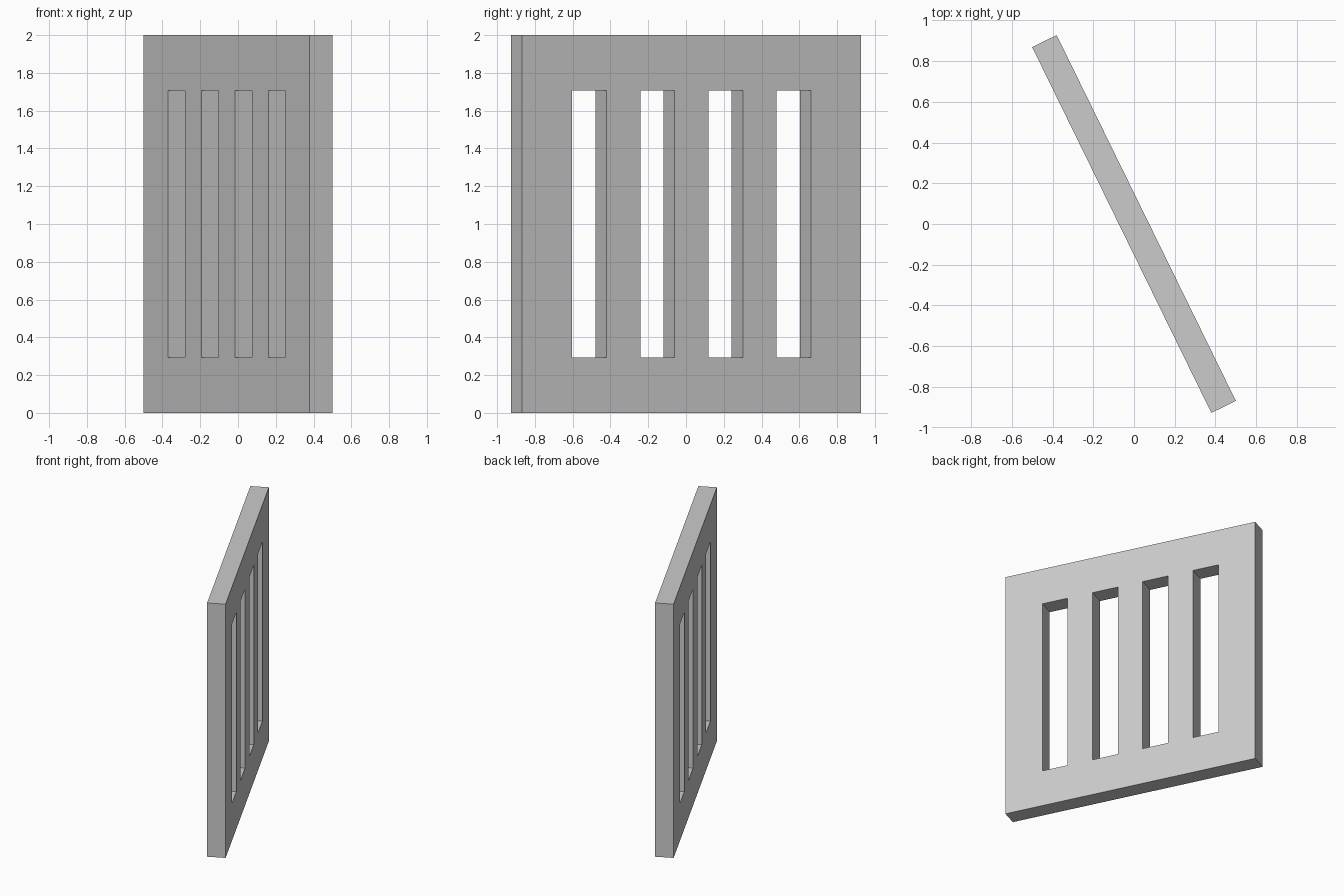
import bpy, bmesh, math

if "Cube" in bpy.data.objects:
    bpy.data.objects.remove(bpy.data.objects["Cube"])

WIDTH, HEIGHT, THICK = 2.0, 2.0, 0.134
SLOT_W, PITCH, SLOTS = 0.203, 0.402, 4
Z_LOW, Z_HIGH = 0.294, 1.706
ANGLE = math.radians(-63.9)

# Grid lines of the panel: outer edges plus both sides of every slot
xs = [-WIDTH / 2]
for i in range(SLOTS):
    c = (i - (SLOTS - 1) / 2) * PITCH
    xs += [c - SLOT_W / 2, c + SLOT_W / 2]
xs.append(WIDTH / 2)
zs = [0, Z_LOW, Z_HIGH, HEIGHT]

# Flat panel face with the slot cells left open
bm = bmesh.new()
v = [[bm.verts.new((x, -THICK / 2, z)) for z in zs] for x in xs]
for i in range(len(xs) - 1):
    for j in range(len(zs) - 1):
        if not (j == 1 and i % 2 == 1):
            bm.faces.new((v[i][j], v[i + 1][j], v[i + 1][j + 1], v[i][j + 1]))

# Thicken the face into a solid slab
ext = bmesh.ops.extrude_face_region(bm, geom=bm.faces[:], use_keep_orig=True)
moved = [e for e in ext["geom"] if isinstance(e, bmesh.types.BMVert)]
bmesh.ops.translate(bm, verts=moved, vec=(0, THICK, 0))
bmesh.ops.recalc_face_normals(bm, faces=bm.faces[:])

mesh = bpy.data.meshes.new("slotted_panel")
bm.to_mesh(mesh)
bm.free()

# Slotted panel, turned about the vertical axis
panel = bpy.data.objects.new("slotted_panel", mesh)
panel.rotation_euler.z = ANGLE
bpy.context.collection.objects.link(panel)
